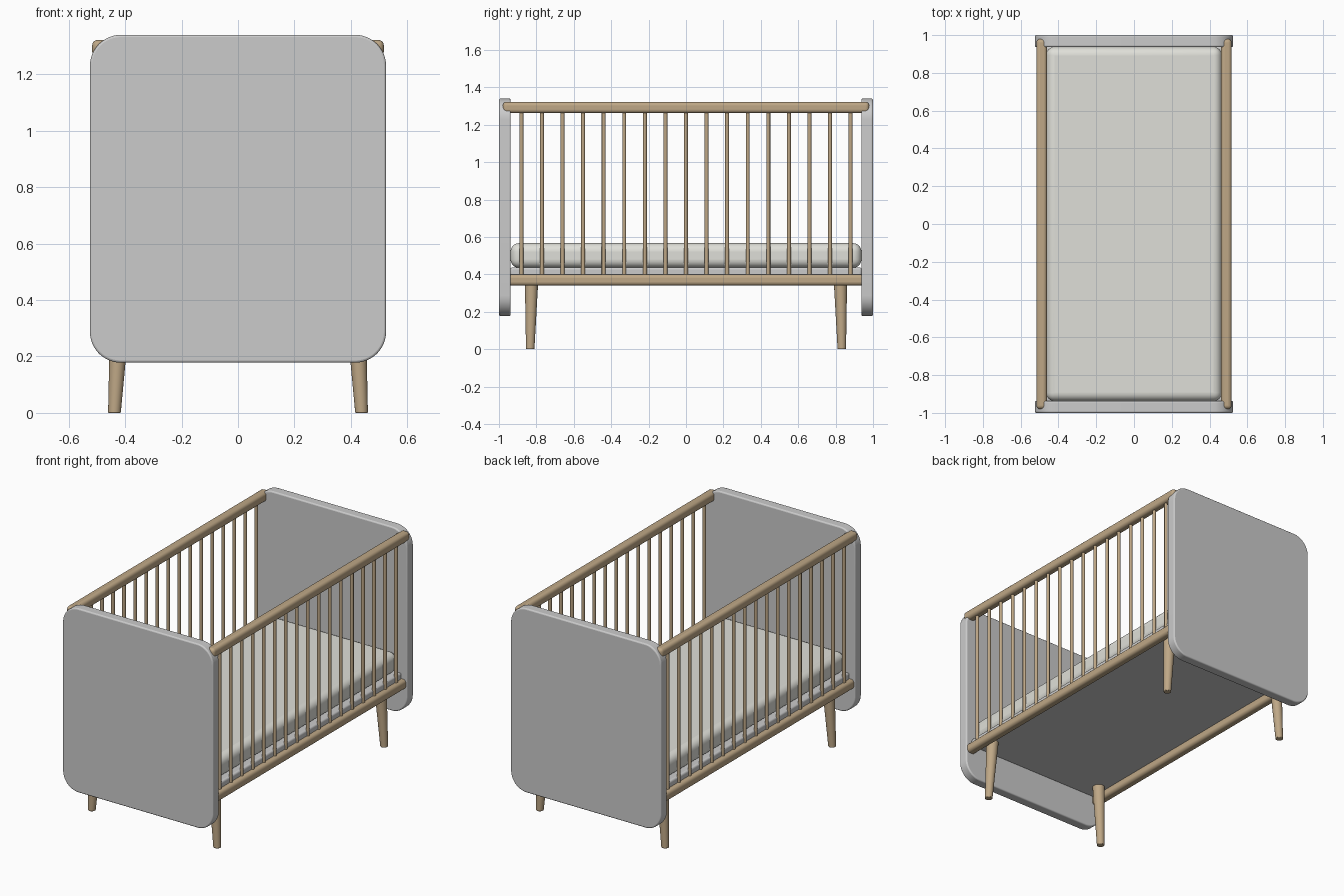
import bpy, bmesh, math
from mathutils import Vector

if "Cube" in bpy.data.objects:
    bpy.data.objects.remove(bpy.data.objects["Cube"])


def material(name, rgb):
    m = bpy.data.materials.new(name)
    m.diffuse_color = (*rgb, 1)
    m.use_nodes = True
    m.node_tree.nodes["Principled BSDF"].inputs["Base Color"].default_value = m.diffuse_color
    return m


WOOD = material("wood", (0.52, 0.39, 0.24))
CLOTH = material("cloth", (0.74, 0.74, 0.69))


def finish(name, bm, mat=None, bevel=0, segments=4):
    bmesh.ops.recalc_face_normals(bm, faces=bm.faces)
    me = bpy.data.meshes.new(name)
    bm.to_mesh(me)
    bm.free()
    ob = bpy.data.objects.new(name, me)
    bpy.context.collection.objects.link(ob)
    if mat:
        me.materials.append(mat)
    if bevel:
        mod = ob.modifiers.new("bevel", 'BEVEL')
        mod.width = bevel
        mod.segments = segments
        mod.limit_method = 'ANGLE'
        mod.angle_limit = math.radians(40)
    bpy.ops.object.select_all(action='DESELECT')
    bpy.context.view_layer.objects.active = ob
    ob.select_set(True)
    bpy.ops.object.shade_smooth_by_angle(angle=math.radians(35))
    return ob


def rounded_box(name, lo, hi, bevel, mat=None, segments=4):
    bm = bmesh.new()
    bmesh.ops.create_cube(bm, size=1)
    lo, hi = Vector(lo), Vector(hi)
    for v in bm.verts:
        v.co = Vector([(lo[i] + hi[i]) / 2 + v.co[i] * (hi[i] - lo[i]) for i in range(3)])
    return finish(name, bm, mat, bevel, segments)


def rod(bm, bottom, top, r0, r1, n):
    # tapered round bar with horizontal end rings
    rings = [[bm.verts.new((c[0] + r * math.cos(2 * math.pi * i / n),
                            c[1] + r * math.sin(2 * math.pi * i / n), c[2]))
              for i in range(n)] for c, r in ((bottom, r0), (top, r1))]
    for i in range(n):
        j = (i + 1) % n
        bm.faces.new((rings[0][i], rings[0][j], rings[1][j], rings[1][i]))
    bm.faces.new(rings[0])
    bm.faces.new(rings[1])


def end_panel(name, y0, y1):
    # rounded rectangle in xz, extruded along y
    hw, z0, z1, r, n = 0.525, 0.178, 1.34, 0.11, 12
    bm = bmesh.new()
    corners = [(hw - r, z1 - r, 0), (r - hw, z1 - r, 90),
               (r - hw, z0 + r, 180), (hw - r, z0 + r, 270)]
    verts = []
    for cx, cz, start in corners:
        for k in range(n + 1):
            a = math.radians(start + 90 * k / n)
            verts.append(bm.verts.new((cx + r * math.cos(a), y0, cz + r * math.sin(a))))
    face = bm.faces.new(verts)
    ext = bmesh.ops.extrude_face_region(bm, geom=[face])
    moved = [e for e in ext["geom"] if isinstance(e, bmesh.types.BMVert)]
    bmesh.ops.translate(bm, vec=(0, y1 - y0, 0), verts=moved)
    finish(name, bm, None, 0.008, 3)


# End panels
end_panel("front_panel", -1.0, -0.937)
end_panel("back_panel", 0.937, 1.0)

# Base board and mattress
rounded_box("base_board", (-0.488, -0.94, 0.39), (0.488, 0.94, 0.437), 0.012)
rounded_box("mattress", (-0.465, -0.938, 0.435), (0.465, 0.938, 0.567), 0.045, CLOTH, 6)

for side, s in (("left", -1), ("right", 1)):
    xa, xb = sorted((s * 0.46, s * 0.517))
    # Top and bottom rails
    rounded_box(side + "_top_rail", (xa, -0.98, 1.262), (xb, 0.98, 1.322), 0.02, WOOD, 5)
    rounded_box(side + "_bottom_rail", (xa, -0.965, 0.34), (xb, 0.965, 0.40), 0.02, WOOD, 5)

    # Slats
    bm = bmesh.new()
    for i in range(17):
        y = -0.88 + 0.11 * i
        rod(bm, (s * 0.488, y, 0.38), (s * 0.488, y, 1.28), 0.0105, 0.0105, 16)
    finish(side + "_slats", bm, WOOD)

    # Splayed tapered legs
    for end, t in (("front", -1), ("back", 1)):
        bm = bmesh.new()
        rod(bm, (s * 0.438, t * 0.833, 0), (s * 0.415, t * 0.825, 0.40), 0.0225, 0.037, 32)
        finish(f"{end}_{side}_leg", bm, WOOD, 0.003, 2)
